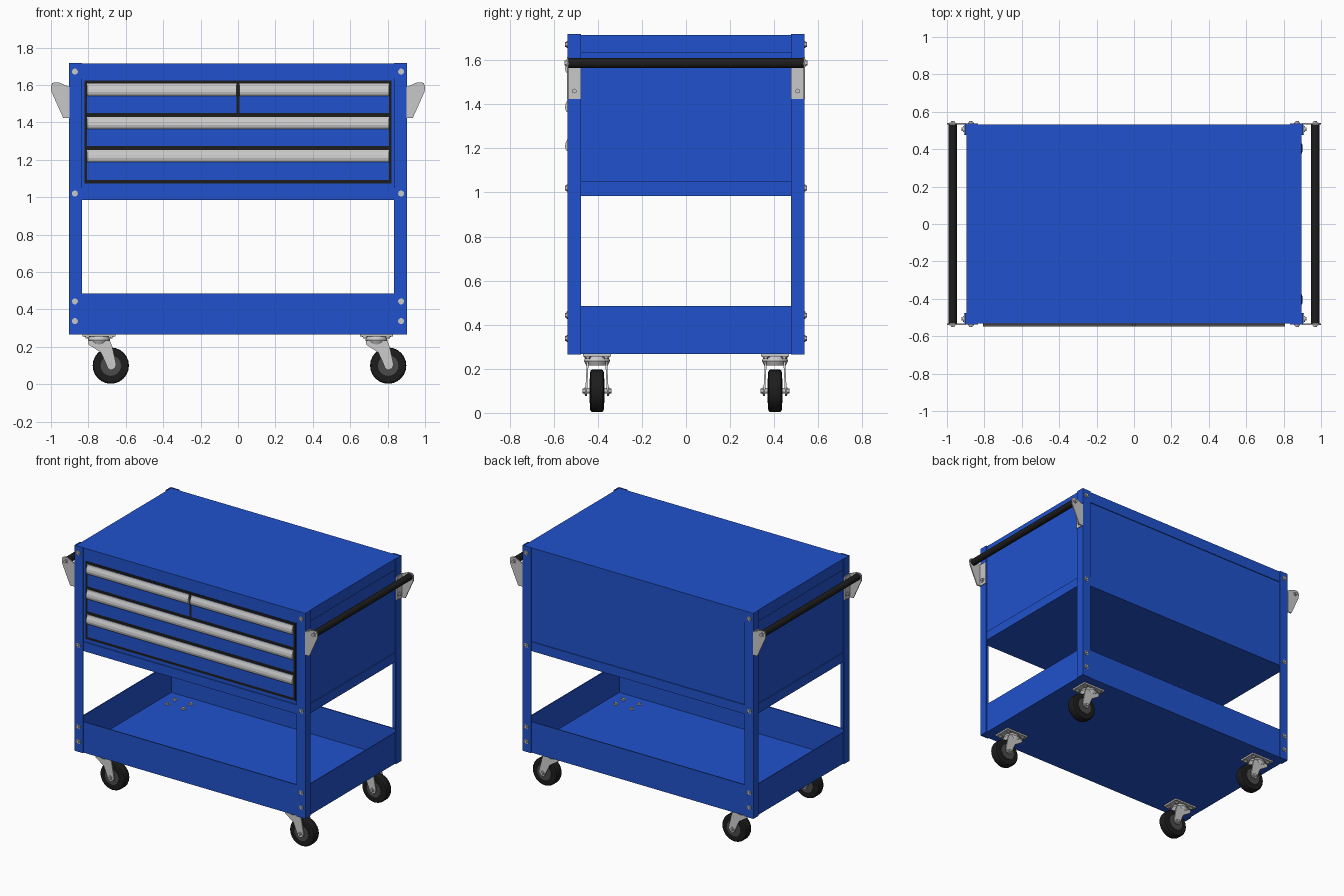
import bpy, bmesh, math
from mathutils import Matrix, Vector

if "Cube" in bpy.data.objects:
    bpy.data.objects.remove(bpy.data.objects["Cube"])


def material(name, rgb):
    m = bpy.data.materials.new(name)
    m.diffuse_color = (*rgb, 1)
    m.use_nodes = True
    m.node_tree.nodes["Principled BSDF"].inputs["Base Color"].default_value = m.diffuse_color
    return m


BLUE = material("blue paint", (0.015, 0.085, 0.61))
SILVER = material("silver metal", (0.58, 0.58, 0.58))
BLACK = material("black rubber", (0.012, 0.012, 0.012))
GREY = material("dark grey hub", (0.07, 0.07, 0.07))


def finish(name, bm, mat, smooth=False):
    bmesh.ops.recalc_face_normals(bm, faces=bm.faces[:])
    if smooth:
        for f in bm.faces:
            f.smooth = len(f.verts) == 4
    me = bpy.data.meshes.new(name)
    bm.to_mesh(me)
    bm.free()
    me.materials.append(mat)
    ob = bpy.data.objects.new(name, me)
    bpy.context.collection.objects.link(ob)
    return ob


def box(name, x, y, z, mat):
    bm = bmesh.new()
    bmesh.ops.create_cube(bm, size=1)
    for v in bm.verts:
        v.co = Vector([(r[0] + r[1]) / 2 + c * (r[1] - r[0]) for r, c in zip((x, y, z), v.co)])
    return finish(name, bm, mat)


def prism(name, pts, axis, a, b, mat):
    """Extrude a 2D profile from a to b along the axis."""
    place = {"x": lambda u, v, t: (t, u, v), "y": lambda u, v, t: (u, t, v),
             "z": lambda u, v, t: (u, v, t)}[axis]
    bm = bmesh.new()
    face = bm.faces.new([bm.verts.new(place(u, v, a)) for u, v in pts])
    ext = bmesh.ops.extrude_face_region(bm, geom=[face])
    move = Vector(place(0, 0, b - a))
    bmesh.ops.translate(bm, vec=move, verts=[g for g in ext["geom"] if isinstance(g, bmesh.types.BMVert)])
    return finish(name, bm, mat)


def rod(name, start, end, r, mat, sides=24, r2=None, smooth=True):
    s, e = Vector(start), Vector(end)
    d = e - s
    rot = d.to_track_quat("Z", "Y").to_matrix().to_4x4()
    bm = bmesh.new()
    bmesh.ops.create_cone(bm, cap_ends=True, segments=sides, radius1=r, radius2=r if r2 is None else r2,
                          depth=d.length, matrix=Matrix.Translation((s + e) / 2) @ rot)
    return finish(name, bm, mat, smooth)


def bolt(name, pos, direction):
    p, d = Vector(pos), Vector(direction)
    rod(name + "_washer", p - d * 0.002, p + d * 0.004, 0.016, SILVER, 16)
    rod(name + "_head", p + d * 0.003, p + d * 0.012, 0.011, SILVER, 6, smooth=False)


def tray(name, hx, hy, z0, z1, t):
    """Open box with thin walls."""
    box(name + "_floor", (-hx, hx), (-hy, hy), (z0, z0 + t), BLUE)
    for s, side in ((-1, "a"), (1, "b")):
        box(name + "_long_wall_" + side, (-hx, hx), sorted((s * hy, s * (hy - t))), (z0, z1), BLUE)
        box(name + "_short_wall_" + side, sorted((s * hx, s * (hx - t))), (-hy, hy), (z0, z1), BLUE)


# Lower tray, cabinet body and lid
tray("lower_tray", 0.896, 0.532, 0.267, 0.485, 0.008)
box("cabinet_bottom_band", (-0.896, 0.896), (-0.532, 0.532), (0.985, 1.05), BLUE)
box("cabinet_body", (-0.889, 0.889), (-0.526, 0.526), (1.05, 1.636), BLUE)
box("cabinet_lid", (-0.896, 0.896), (-0.532, 0.532), (1.636, 1.715), BLUE)

# Drawer surround and drawers with curved pull lips
box("drawer_surround", (-0.822, 0.822), (-0.529, -0.52), (1.074, 1.623), BLACK)
drawers = [(-0.806, -0.008, 1.451, 1.607), (0.008, 0.806, 1.451, 1.607),
           (-0.806, 0.806, 1.275, 1.43), (-0.806, 0.806, 1.093, 1.253)]
for i, (x0, x1, z0, z1) in enumerate(drawers):
    box(f"drawer_front_{i}", (x0, x1), (-0.533, -0.522), (z0, z1), BLUE)
    lip = [(-0.53, z1), (-0.535, z1), (-0.538, z1 - 0.012), (-0.546, z1 - 0.028), (-0.549, z1 - 0.044),
           (-0.546, z1 - 0.058), (-0.54, z1 - 0.065), (-0.53, z1 - 0.065)]
    prism(f"drawer_pull_{i}", lip, "x", x0, x1, SILVER)

# Corner angle posts with bolts
for sx in (-1, 1):
    for sy in (-1, 1):
        tag = ("left" if sx < 0 else "right") + ("_front" if sy < 0 else "_back")
        angle = [(0.903, 0.538), (0.835, 0.538), (0.835, 0.531), (0.895, 0.531), (0.895, 0.477), (0.903, 0.477)]
        prism("corner_post_" + tag, [(sx * u, sy * v) for u, v in angle], "z", 0.265, 1.718, BLUE)
        for k, z in enumerate((0.338, 0.443, 1.02, 1.672)):
            bolt(f"post_bolt_{tag}_{k}", (sx * 0.872, sy * 0.538, z), (0, sy, 0))

        # Push handle bracket
        outline = [(0.903, 1.425), (0.935, 1.425), (0.998, 1.565), (1.0, 1.595), (0.993, 1.61),
                   (0.98, 1.615), (0.955, 1.613), (0.903, 1.59)]
        prism("handle_bracket_" + tag, [(sx * u, v) for u, v in outline], "y", sy * 0.532, sy * 0.54, SILVER)
        box("bracket_flange_" + tag, sorted((sx * 0.902, sx * 0.909)), sorted((sy * 0.477, sy * 0.54)),
            (1.425, 1.59), SILVER)
        bolt("flange_bolt_" + tag, (sx * 0.909, sy * 0.507, 1.46), (sx, 0, 0))
        bolt("handle_bolt_" + tag, (sx * 0.97, sy * 0.54, 1.587), (0, sy, 0))

    # Push handle bar
    rod("handle_bar_" + ("left" if sx < 0 else "right"), (sx * 0.97, -0.533, 1.587),
        (sx * 0.97, 0.533, 1.587), 0.023, BLACK, 32)

# Swivel casters, all trailing toward +x
for cx in (-0.743, 0.74):
    for cy in (-0.404, 0.404):
        tag = ("left" if cx < 0 else "right") + ("_front" if cy < 0 else "_back")
        box("caster_plate_" + tag, (cx - 0.088, cx + 0.088), (cy - 0.063, cy + 0.063), (0.256, 0.267), SILVER)
        rod("caster_swivel_" + tag, (cx, cy, 0.236), (cx, cy, 0.257), 0.06, SILVER, 24, 0.05)
        rod("caster_crown_" + tag, (cx, cy, 0.214), (cx, cy, 0.238), 0.048, SILVER, 24, 0.06)
        for bx in (-0.062, 0.062):
            for by in (-0.042, 0.042):
                bolt(f"plate_nut_{tag}", (cx + bx, cy + by, 0.275), (0, 0, 1))
                bolt(f"plate_bolt_{tag}", (cx + bx, cy + by, 0.256), (0, 0, -1))
        cheek = [(-0.055, 0.234), (0.058, 0.234), (0.07, 0.205), (0.092, 0.105), (0.085, 0.085), (0.063, 0.076),
                 (0.047, 0.085), (0.037, 0.11), (0.01, 0.17), (-0.055, 0.212)]
        for s in (-1, 1):
            ob = prism("caster_cheek_" + tag, [(cx + u, v) for u, v in cheek], "y",
                       cy + s * 0.038, cy + s * 0.046, SILVER)
            for v in ob.data.vertices:  # cheeks spread slightly toward the axle
                v.co.y += s * (0.234 - v.co.z) * 0.05
            bolt("axle_nut_" + tag, (cx + 0.063, cy + s * 0.053, 0.1), (0, s, 0))
        wx = cx + 0.063
        rod("caster_axle_" + tag, (wx, cy - 0.053, 0.1), (wx, cy + 0.053, 0.1), 0.012, SILVER, 12)
        # Tyre with bevelled shoulders, and a hub plate on each side
        tyre = rod("caster_tyre_" + tag, (wx, cy - 0.031, 0.1), (wx, cy + 0.031, 0.1), 0.097, BLACK, 24)
        bev = tyre.modifiers.new("shoulder", "BEVEL")
        bev.width, bev.segments = 0.012, 2
        rod("caster_hub_" + tag, (wx, cy - 0.034, 0.1), (wx, cy + 0.034, 0.1), 0.055, GREY, 16)
